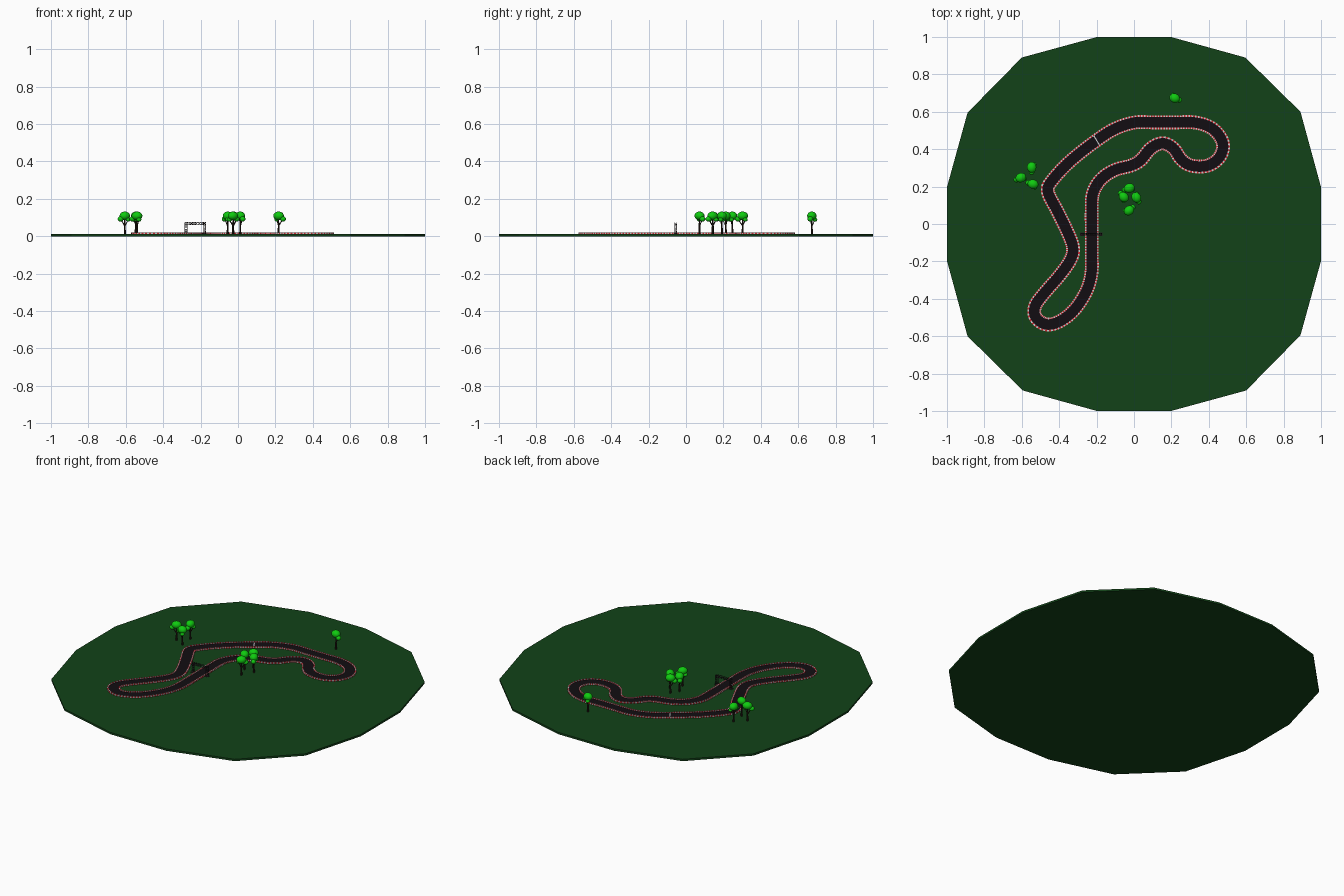
import bpy, bmesh, math
from mathutils import Vector, Matrix

if "Cube" in bpy.data.objects:
    bpy.data.objects.remove(bpy.data.objects["Cube"])

GROUND = 0.012


def material(name, rgb):
    m = bpy.data.materials.new(name)
    m.diffuse_color = (*rgb, 1)
    m.use_nodes = True
    m.node_tree.nodes["Principled BSDF"].inputs["Base Color"].default_value = m.diffuse_color
    return m


GRASS = material("grass", (0.006, 0.055, 0.009))
ASPHALT = material("asphalt", (0.006, 0.004, 0.006))
RED = material("kerb_red", (0.6, 0.02, 0.03))
WHITE = material("kerb_white", (0.75, 0.75, 0.75))
LEAF = material("leaf", (0.005, 0.6, 0.005))
BARK = material("bark", (0.02, 0.011, 0.007))
STEEL = material("dark_steel", (0.02, 0.014, 0.016))


def finish(bm, name, mats, smooth=False):
    bmesh.ops.recalc_face_normals(bm, faces=bm.faces)
    for f in bm.faces:
        f.smooth = smooth
    me = bpy.data.meshes.new(name)
    bm.to_mesh(me)
    bm.free()
    for m in mats:
        me.materials.append(m)
    ob = bpy.data.objects.new(name, me)
    bpy.context.collection.objects.link(ob)
    return ob


def strut(bm, a, b, r1, r2=None, sides=4):
    a, b = Vector(a), Vector(b)
    rot = (b - a).to_track_quat('Z', 'Y').to_matrix().to_4x4()
    bmesh.ops.create_cone(bm, cap_ends=True, segments=sides, radius1=r1,
                          radius2=r1 if r2 is None else r2, depth=(b - a).length,
                          matrix=Matrix.Translation((a + b) / 2) @ rot)


# Ground slab: sixteen-sided rounded square
quarter = [(1, 0.197), (0.89, 0.6), (0.595, 0.89), (0.197, 1)]
bm = bmesh.new()
outline = []
for q in range(4):
    for p in quarter[:]:
        v = Matrix.Rotation(q * math.pi / 2, 2) @ Vector(p)
        outline.append(bm.verts.new((*v, 0)))
face = bm.faces.new(outline)
ext = bmesh.ops.extrude_face_region(bm, geom=[face])
for v in ext["geom"]:
    if isinstance(v, bmesh.types.BMVert):
        v.co.z = GROUND
finish(bm, "ground", [GRASS])

# Circuit centreline
path = [(-0.20, 0.447), (-0.10, 0.51), (0.005, 0.543), (0.11, 0.543), (0.22, 0.543),
        (0.326, 0.543), (0.42, 0.51), (0.475, 0.435), (0.46, 0.36), (0.395, 0.312),
        (0.305, 0.312), (0.25, 0.347), (0.214, 0.402), (0.155, 0.433), (0.09, 0.405),
        (0.037, 0.342), (-0.016, 0.312), (-0.10, 0.29), (-0.176, 0.24), (-0.22, 0.165),
        (-0.226, 0.08), (-0.226, -0.04), (-0.226, -0.16), (-0.228, -0.267),
        (-0.257, -0.364), (-0.32, -0.46), (-0.396, -0.52), (-0.468, -0.538),
        (-0.526, -0.50), (-0.53, -0.44), (-0.48, -0.37), (-0.396, -0.273),
        (-0.337, -0.187), (-0.326, -0.123), (-0.358, -0.037), (-0.41, 0.07),
        (-0.462, 0.175), (-0.438, 0.232), (-0.342, 0.335)]
P = [Vector(p) for p in path]
dense = []
for i in range(len(P)):
    a, b, c, d = (P[(i + k) % len(P)] for k in (-1, 0, 1, 2))
    for s in range(30):
        t = s / 30
        dense.append(0.5 * (2 * b + (c - a) * t + (2 * a - 5 * b + 4 * c - d) * t * t
                            + (3 * b - a - 3 * c + d) * t ** 3))

# Even spacing along the loop
N = 500
dist = [0.0]
for i in range(len(dense)):
    dist.append(dist[-1] + (dense[(i + 1) % len(dense)] - dense[i]).length)
line, j = [], 0
for k in range(N):
    target = dist[-1] * k / N
    while dist[j + 1] <= target:
        j += 1
    t = (target - dist[j]) / (dist[j + 1] - dist[j])
    line.append(dense[j].lerp(dense[(j + 1) % len(dense)], t))
for _ in range(6):
    line = [(line[i - 1] + 2 * line[i] + line[(i + 1) % N]) / 4 for i in range(N)]


def sweep(name, profile, mats):
    """Sweep a closed (offset, z) profile round the circuit, alternating materials."""
    bm = bmesh.new()
    rings = []
    for i, p in enumerate(line):
        tan = (line[(i + 1) % N] - line[i - 1]).normalized()
        nrm = Vector((-tan.y, tan.x))
        rings.append([bm.verts.new((*(p + nrm * o), z)) for o, z in profile])
    for i in range(N):
        a, b = rings[i], rings[(i + 1) % N]
        for k in range(len(profile)):
            m = (k + 1) % len(profile)
            f = bm.faces.new((a[k], a[m], b[m], b[k]))
            f.material_index = i % len(mats)
    return finish(bm, name, mats)


def box_profile(a, b, top):
    return [(a, GROUND - 0.002), (b, GROUND - 0.002), (b, top), (a, top)]


sweep("road", box_profile(-0.029, 0.029, 0.0155), [ASPHALT])
sweep("left_kerb", box_profile(0.028, 0.037, 0.02), [RED, WHITE])
sweep("right_kerb", box_profile(-0.037, -0.028, 0.02), [RED, WHITE])

# Painted start line across the road
bm = bmesh.new()
bmesh.ops.create_cube(bm, size=1, matrix=Matrix.Translation((-0.2, 0.447, 0.0155))
                      @ Matrix.Rotation(math.radians(31), 4, 'Z')
                      @ Matrix.Diagonal((0.006, 0.056, 0.001, 1)))
finish(bm, "start_line", [WHITE])


# Lattice gantry over the straight
def truss(bm, start, end, side, up, bays, r=0.0011):
    start, end, side, up = map(Vector, (start, end, side, up))
    corners = [side + up, up - side, -side - up, side - up]
    for c in range(4):
        c0, c1 = corners[c], corners[(c + 1) % 4]
        strut(bm, start + c0, end + c0, r)
        for k in range(bays):
            a, b = start.lerp(end, k / bays), start.lerp(end, (k + 1) / bays)
            strut(bm, a + c0, b + c1, r * 0.7)
            strut(bm, b + c0, b + c1, r * 0.7)


bm = bmesh.new()
for x in (-0.278, -0.178):
    truss(bm, (x, -0.055, GROUND), (x, -0.055, 0.074), (0.006, 0, 0), (0, 0.006, 0), 5)
    bmesh.ops.create_cube(bm, size=1, matrix=Matrix.Translation((x, -0.055, GROUND + 0.001))
                          @ Matrix.Diagonal((0.02, 0.02, 0.003, 1)))
truss(bm, (-0.284, -0.055, 0.068), (-0.172, -0.055, 0.068), (0, 0.006, 0), (0, 0, 0.006), 8)
finish(bm, "gantry", [STEEL])

# Trees: trunk with forks, one large and two small leaf clumps
trees = [(-0.605, 0.248, 205), (-0.547, 0.303, -90), (-0.54, 0.213, 165),
         (-0.025, 0.192, 200), (-0.055, 0.144, 130), (0.012, 0.142, -60),
         (-0.027, 0.072, 40), (0.217, 0.673, -20)]
clumps = [((0, 0, 0.109), (0.029, 0.025, 0.023)),
          ((0.025, 0, 0.092), (0.016, 0.015, 0.014)),
          ((-0.014, 0.012, 0.089), (0.013, 0.013, 0.011))]
for n, (x, y, ang) in enumerate(trees, 1):
    place = Matrix.Translation((x, y, 0)) @ Matrix.Rotation(math.radians(ang), 4, 'Z')
    bm = bmesh.new()
    strut(bm, (0, 0, GROUND - 0.002), (0, 0, 0.06), 0.006, 0.0042, 8)
    strut(bm, (0, 0, 0.058), (0, 0, 0.1), 0.0042, 0.003, 8)
    strut(bm, (0, 0, 0.055), (0.024, 0, 0.09), 0.0035, 0.002, 6)
    strut(bm, (0, 0, 0.055), (-0.014, 0.012, 0.086), 0.003, 0.002, 6)
    bm.transform(place)
    finish(bm, f"tree_trunk_{n}", [BARK])
    bm = bmesh.new()
    for c, s in clumps:
        bmesh.ops.create_icosphere(bm, subdivisions=3, radius=1,
                                   matrix=Matrix.Translation(c) @ Matrix.Diagonal((*s, 1)))
    bm.transform(place)
    finish(bm, f"tree_crown_{n}", [LEAF], smooth=True)
